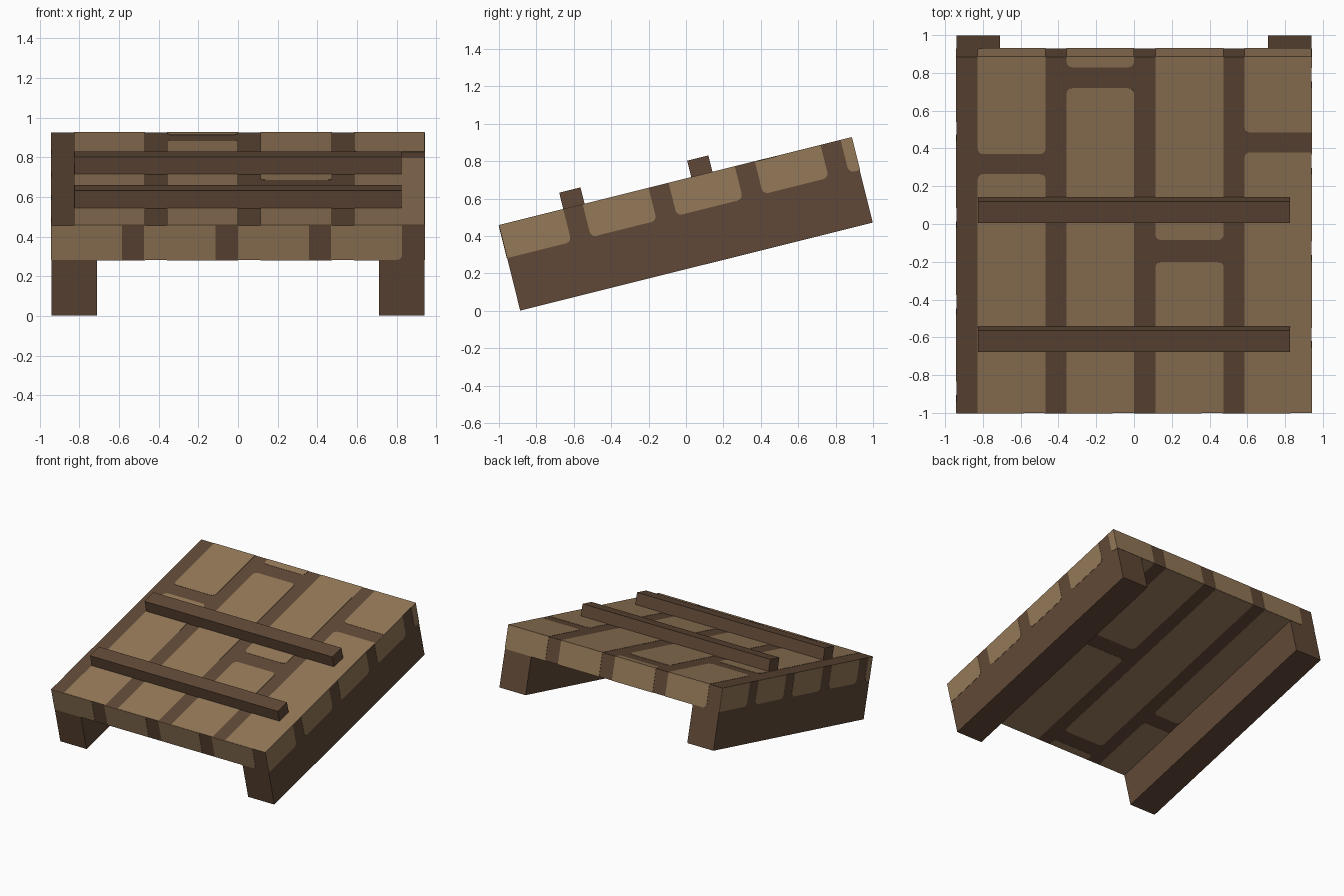
import bpy, math
from mathutils import Matrix, Vector

if "Cube" in bpy.data.objects:
    bpy.data.objects.remove(bpy.data.objects["Cube"])

# Local frame: x across, u along the slope, n up from the sloped top
HALF_W, LENGTH, THICK, DEPTH, RAIL_IN = 0.94, 1.943, 0.18, 0.469, 0.71
TILT = Matrix.Translation((0, -1, 0.457)) @ Matrix.Rotation(math.radians(14), 4, 'X')


def material(name, rgb):
    m = bpy.data.materials.new(name)
    m.diffuse_color = (*rgb, 1)
    m.use_nodes = True
    m.node_tree.nodes["Principled BSDF"].inputs["Base Color"].default_value = m.diffuse_color
    return m


DARK = material("dark_wood", (0.118, 0.066, 0.038))
LIGHT = material("light_wood", (0.296, 0.188, 0.098))


def prism(name, outline, offset, mat):
    """Extrude a closed outline of 3D points by an offset."""
    offset = Vector(offset)
    pts = [Vector(p) for p in outline]
    k = len(pts)
    area = sum((pts[i].cross(pts[(i + 1) % k]) for i in range(k)), Vector())
    if area.dot(offset) < 0:
        pts.reverse()
    faces = [list(range(k))[::-1], list(range(k, 2 * k))]
    faces += [(i, (i + 1) % k, (i + 1) % k + k, i + k) for i in range(k)]
    me = bpy.data.meshes.new(name)
    me.from_pydata(pts + [p + offset for p in pts], [], faces)
    me.transform(TILT)
    me.materials.append(mat)
    ob = bpy.data.objects.new(name, me)
    bpy.context.collection.objects.link(ob)
    return ob


def plate(name, a0, a1, b0, b1, place, normal, rounded, r=0.03):
    """Thin light plate on a face; corners chosen by rule are rounded."""
    pts = []
    for a, b, sa, sb, start in ((a0, b0, 1, 1, 180), (a1, b0, -1, 1, 270),
                                (a1, b1, -1, -1, 0), (a0, b1, 1, -1, 90)):
        if rounded(a, b):
            ca, cb = a + sa * r, b + sb * r
            for i in range(4):
                t = math.radians(start + 30 * i)
                pts.append(place(ca + r * math.cos(t), cb + r * math.sin(t)))
        else:
            pts.append(place(a, b))
    prism(name, pts, Vector(normal) * 0.002, LIGHT)


# Platform with side rails: one channel-shaped section
section = [(-HALF_W, 0), (HALF_W, 0), (HALF_W, -DEPTH), (RAIL_IN, -DEPTH),
           (RAIL_IN, -THICK), (-RAIL_IN, -THICK), (-RAIL_IN, -DEPTH), (-HALF_W, -DEPTH)]
prism("platform_and_rails", [(x, 0, n) for x, n in section], (0, LENGTH, 0), DARK)

# Cross bars
for i, u in enumerate((0.355, 1.06)):
    bar = [(-0.825, u, 0), (-0.825, u + 0.117, 0), (-0.825, u + 0.117, 0.092), (-0.825, u, 0.092)]
    prism(f"cross_bar_{i + 1}", bar, (1.65, 0, 0), DARK)

# Planks of the deck, each split by one joint; the underside runs the other way
columns = [(-0.828, -0.468), (-0.357, 0.0), (0.113, 0.475), (0.585, HALF_W)]
joints = [(1.304, 1.412), (1.773, 1.886), (0.824, 0.943), (1.422, 1.53)]


def inside(a, b):
    return abs(a) < HALF_W - 0.01 and 0.01 < b < LENGTH - 0.01


for i, ((x0, x1), (j0, j1)) in enumerate(zip(columns, joints)):
    for k, (u0, u1) in enumerate(((0, j0), (j1, LENGTH))):
        plate(f"deck_plank_{i}_{k}", x0, x1, u0, u1,
              lambda a, b: (a, b, 0), (0, 0, 1), inside)
        plate(f"under_plank_{i}_{k}", max(x0, -RAIL_IN), min(x1, RAIL_IN), LENGTH - u1, LENGTH - u0,
              lambda a, b: (a, b, -THICK), (0, 0, -1), inside)
    # Plank ends; front is the mirror of the back
    end_round = lambda a, b: b < -0.1 and 0.8 < abs(a) < 0.9
    plate(f"back_end_{i}", x0, x1, -THICK, 0,
          lambda a, b: (a, LENGTH, b), (0, 1, 0), end_round)
    plate(f"front_end_{i}", -x1, -x0, -THICK, 0,
          lambda a, b: (a, 0, b), (0, -1, 0), end_round)

# Side patches; left is the reverse of the right
spans = [(0, 0.355), (0.462, 0.825), (0.935, 1.3), (1.41, 1.772), (1.883, LENGTH)]
side_round = lambda a, b: b < -0.1 and 0.01 < a < LENGTH - 0.01
for i, (u0, u1) in enumerate(spans):
    plate(f"right_patch_{i}", u0, u1, -THICK, 0,
          lambda a, b: (HALF_W, a, b), (1, 0, 0), side_round)
    plate(f"left_patch_{i}", LENGTH - u1, LENGTH - u0, -THICK, 0,
          lambda a, b: (-HALF_W, a, b), (-1, 0, 0), side_round)
